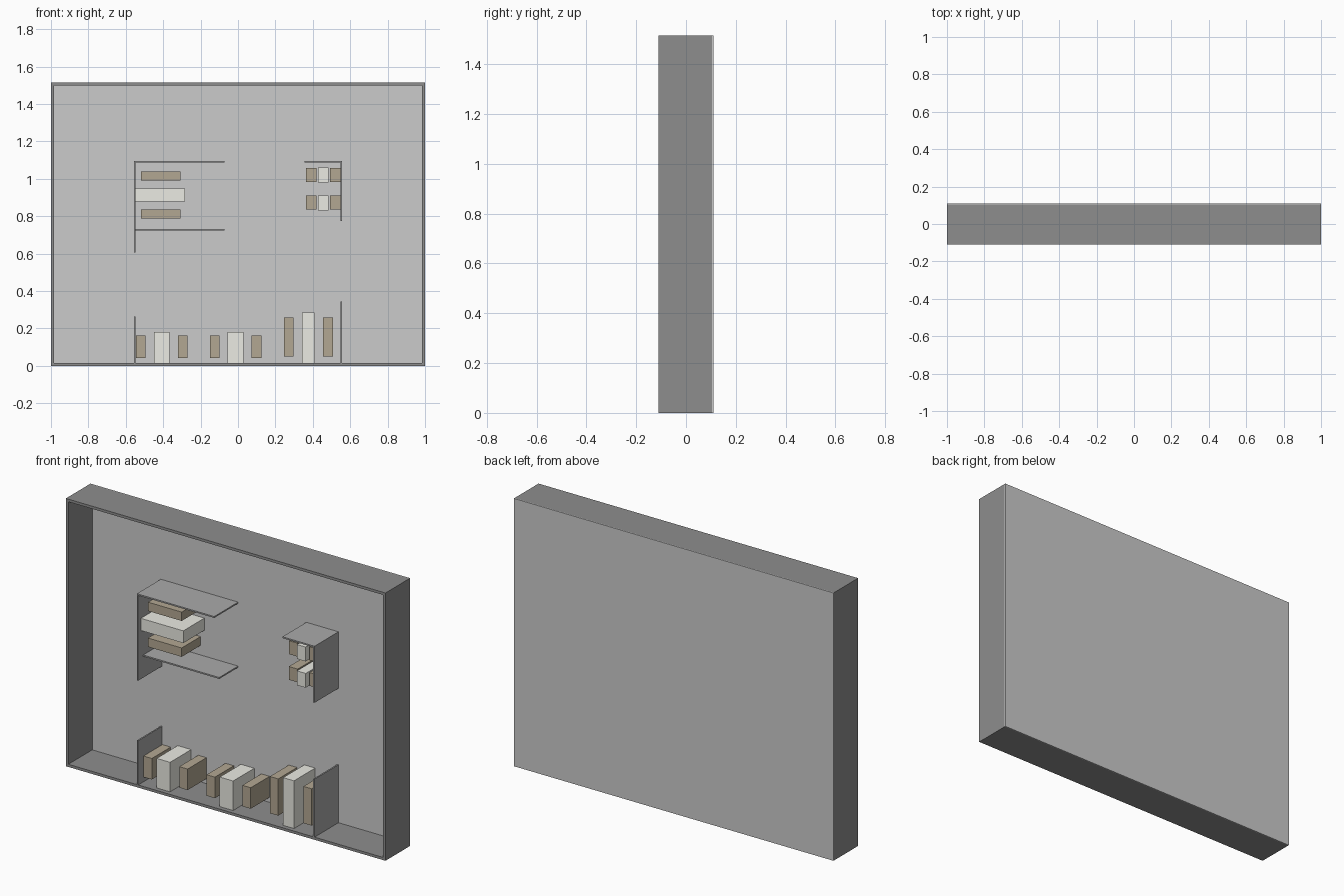
import bpy

if "Cube" in bpy.data.objects:
    bpy.data.objects.remove(bpy.data.objects["Cube"])


def material(name, rgb):
    m = bpy.data.materials.new(name)
    m.diffuse_color = (*rgb, 1)
    m.use_nodes = True
    m.node_tree.nodes["Principled BSDF"].inputs["Base Color"].default_value = m.diffuse_color
    return m


DARK = material("dark_frame", (0.27, 0.27, 0.27))
PANEL = material("panel_grey", (0.4, 0.4, 0.4))
BACK = material("back_grey", (0.55, 0.55, 0.55))
WHITE = material("off_white", (0.83, 0.83, 0.77))
BROWN = material("brown", (0.45, 0.39, 0.29))

FRONT, REAR, INNER = -0.11, 0.11, 0.104   # INNER = face of the back panel
HEIGHT, T, S = 1.515, 0.015, 0.008        # height, frame and shelf thickness


def box(name, x, z, mat, y=(FRONT, INNER)):
    """Box from (min, max) ranges."""
    bpy.ops.mesh.primitive_cube_add(size=1)
    ob = bpy.context.object
    ob.name = name
    ob.location = [(a + b) / 2 for a, b in (x, y, z)]
    ob.scale = [b - a for a, b in (x, y, z)]
    bpy.ops.object.transform_apply(location=False, rotation=False, scale=True)
    ob.data.materials.append(mat)
    return ob


def white_block(name, x, z):
    box(name, x, z, WHITE, (-0.085, INNER))


def brown_block(name, x, z):
    box(name, x, z, BROWN, (-0.065, INNER))


# Outer case
box("back_panel", (-1, 1), (0, HEIGHT), BACK, (INNER, REAR))
box("case_bottom", (-1, 1), (0, T), DARK)
box("case_top", (-1, 1), (HEIGHT - T, HEIGHT), DARK)
box("case_left_side", (-1, -1 + T), (T, HEIGHT - T), DARK)
box("case_right_side", (1 - T, 1), (T, HEIGHT - T), DARK)

# Upright dividers
LEFT, RIGHT = (-0.556, -0.556 + S), (0.548, 0.548 + S)
box("upper_left_divider", LEFT, (0.605, 1.095), PANEL)
box("upper_right_divider", RIGHT, (0.775, 1.095), PANEL)
box("lower_left_divider", LEFT, (T, 0.265), PANEL)
box("lower_right_divider", RIGHT, (T, 0.343), PANEL)

# Shelves
box("upper_left_shelf", (LEFT[1], -0.072), (1.095 - S, 1.095), PANEL)
box("lower_left_shelf", (LEFT[1], -0.072), (0.725, 0.725 + S), PANEL, (-0.065, INNER))
box("upper_right_shelf", (0.355, RIGHT[0]), (1.095 - S, 1.095), PANEL)

# Standing groups on the floor: white block between two floating brown ones
# centre x, white half width, brown centre offset, white top, brown z range
floor_groups = [(-0.408, 0.042, 0.112, 0.182, (0.043, 0.162)),
                (-0.013, 0.042, 0.112, 0.182, (0.043, 0.162)),
                (0.376, 0.034, 0.105, 0.285, (0.05, 0.258))]
for i, (cx, w, off, top, bz) in enumerate(floor_groups, 1):
    white_block(f"floor_white_block_{i}", (cx - w, cx + w), (T, top))
    for side, s in (("left", -1), ("right", 1)):
        c = cx + s * off
        brown_block(f"floor_brown_block_{i}_{side}", (c - 0.026, c + 0.026), bz)

# Lying stack on the left wall unit
white_block("stack_white_block", (LEFT[1], -0.283), (0.879, 0.948))
for side, s in (("lower", -1), ("upper", 1)):
    c = 0.9135 + s * 0.1015
    brown_block(f"stack_brown_block_{side}", (-0.518, -0.307), (c - 0.025, c + 0.025))

# Two small rows on the right wall unit
for row, (bz, wz) in {"upper": ((0.982, 1.058), (0.98, 1.061)),
                      "lower": ((0.837, 0.912), (0.831, 0.912))}.items():
    white_block(f"{row}_row_white_block", (0.428, 0.483), wz)
    brown_block(f"{row}_row_brown_block_left", (0.364, 0.419), bz)
    brown_block(f"{row}_row_brown_block_right", (0.492, RIGHT[0]), bz)
